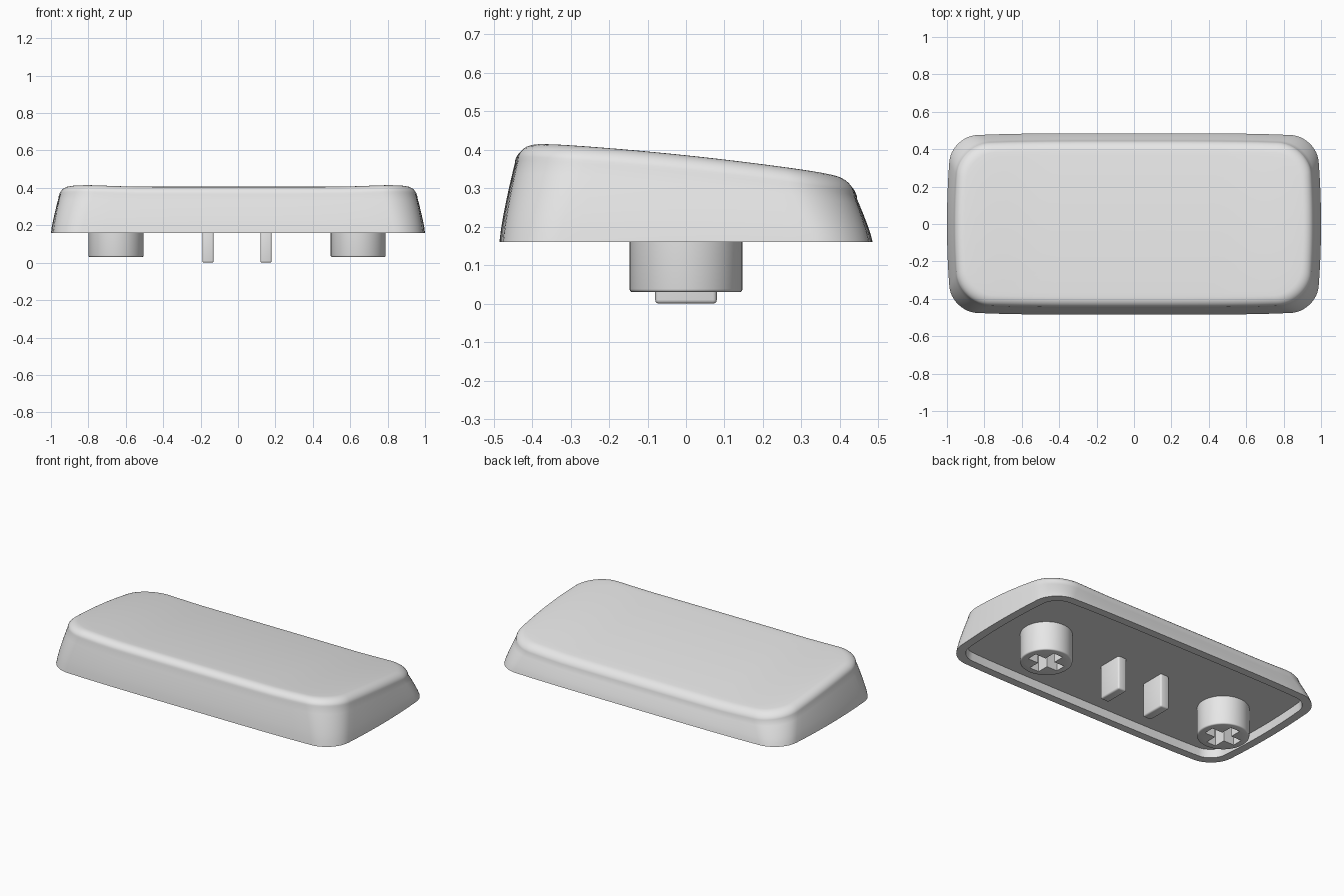
import bpy, bmesh, math
from mathutils import Matrix, Vector

if "Cube" in bpy.data.objects:
    bpy.data.objects.remove(bpy.data.objects["Cube"])

grey = bpy.data.materials.new("light_grey_plastic")
grey.use_nodes = True
grey.diffuse_color = (0.8, 0.8, 0.8, 1)
grey.node_tree.nodes["Principled BSDF"].inputs["Base Color"].default_value = (0.8, 0.8, 0.8, 1)

BASE, CEILING = 0.16, 0.21


def make(name, bm):
    """Turn a bmesh into a grey object with sharp edges kept."""
    bmesh.ops.recalc_face_normals(bm, faces=bm.faces)
    mesh = bpy.data.meshes.new(name)
    bm.to_mesh(mesh)
    bm.free()
    mesh.materials.append(grey)
    obj = bpy.data.objects.new(name, mesh)
    bpy.context.collection.objects.link(obj)
    return obj


def smooth(obj, degrees=32):
    bpy.ops.object.select_all(action="DESELECT")
    obj.select_set(True)
    bpy.context.view_layer.objects.active = obj
    bpy.ops.object.shade_smooth_by_angle(angle=math.radians(degrees))


def box(bm, size, centre):
    m = Matrix.Translation(centre) @ Matrix.Diagonal((*size, 1))
    return bmesh.ops.create_cube(bm, size=1, matrix=m)


def outline(inset, r, arc=12, side=14):
    """Rounded rectangle with gently bowed sides."""
    hx, hy = 1 - inset, 0.485 - inset
    arcs = []
    for q, (sx, sy) in enumerate([(1, 1), (-1, 1), (-1, -1), (1, -1)]):
        c = Vector((sx * (hx - r), sy * (hy - r)))
        angles = [(q + i / arc) * math.pi / 2 for i in range(arc + 1)]
        arcs.append([c + r * Vector((math.cos(a), math.sin(a))) for a in angles])
    pts = []
    for q, a in enumerate(arcs):
        nxt = arcs[(q + 1) % 4][0]
        pts += a + [a[-1].lerp(nxt, i / side) for i in range(1, side)]
    return [(p.x * (1 - 0.025 * (p.y / hy) ** 2), p.y * (1 - 0.035 * (p.x / hx) ** 4))
            for p in pts]


def top_height(x, y):
    """Sloping top that dips a little between the two ends."""
    t = min(max((abs(x) - 0.5) / 0.4, 0), 1)
    return 0.3855 - 0.105 * y - 0.06 * y * y - 0.011 * (1 - t * t * (3 - 2 * t))


# Cap shell: inner recess, rim, tapered walls, rounded edge, dished top
bm = bmesh.new()
rings = []


def ring(points):
    rings.append([bm.verts.new(p) for p in points])


ring((x, y, CEILING) for x, y in outline(0.055, 0.1))
ring((x, y, BASE) for x, y in outline(0.05, 0.1))
ROUND_X, ROUND_Z, TAPER = 0.055, 0.045, 0.04
for i in range(7):
    f = i / 6
    ring((x, y, BASE + f * (top_height(x, y) - ROUND_Z - BASE))
         for x, y in outline(TAPER * f ** 1.25, 0.14 + 0.03 * f))
for i in range(1, 9):
    a = i / 8 * math.pi / 2
    inset = ROUND_X * (1 - math.cos(a))
    ring((x, y, top_height(x, y) - ROUND_Z * (1 - math.sin(a)))
         for x, y in outline(TAPER + inset, 0.17 - inset / 2))
edge = [(v.co.x, v.co.y) for v in rings[-1]]
for i in range(1, 16):
    s = 1 - i / 16
    ring((x * s, y * s, top_height(x * s, y * s)) for x, y in edge)
for a, b in zip(rings, rings[1:]):
    for i in range(len(a)):
        j = (i + 1) % len(a)
        bm.faces.new((a[i], a[j], b[j], b[i]))
bm.faces.new(rings[0])
centre = bm.verts.new((0, 0, top_height(0, 0)))
for i, v in enumerate(rings[-1]):
    bm.faces.new((v, rings[-1][(i + 1) % len(edge)], centre))
smooth(make("cap_shell", bm))

for side, s in (("left", 1), ("right", -1)):
    # Round stem with a cross-shaped socket
    x = s * 0.6475 - 0.005
    bottom, top = 0.03, CEILING + 0.005
    bm = bmesh.new()
    bmesh.ops.create_cone(bm, cap_ends=True, segments=48, radius1=0.147, radius2=0.147,
                          depth=top - bottom,
                          matrix=Matrix.Translation((x, 0, (top + bottom) / 2)))
    low = [e for e in bm.edges if all(v.co.z < bottom + 0.001 for v in e.verts)]
    bmesh.ops.bevel(bm, geom=low, offset=0.008, segments=3, affect="EDGES", profile=0.5)
    stem = make(side + "_stem", bm)
    for size in ((0.21, 0.065, 0.3), (0.065, 0.21, 0.3)):
        bm = bmesh.new()
        box(bm, size, (x, 0, 0.04))
        cutter = make("socket_cutter", bm)
        cutter.hide_render = True
        cut = stem.modifiers.new("socket", "BOOLEAN")
        cut.operation, cut.solver, cut.object = "DIFFERENCE", "EXACT", cutter
        bpy.ops.object.select_all(action="DESELECT")
        bpy.context.view_layer.objects.active = stem
        stem.select_set(True)
        bpy.ops.object.modifier_apply(modifier=cut.name)
        bpy.data.objects.remove(cutter)
    smooth(stem)

    # Flat support peg between the stems
    bm = bmesh.new()
    box(bm, (0.06, 0.16, top), (s * 0.155 - 0.005, 0, top / 2))
    bmesh.ops.bevel(bm, geom=bm.edges[:], offset=0.01, segments=3, affect="EDGES", profile=0.5)
    smooth(make(side + "_support_peg", bm))
